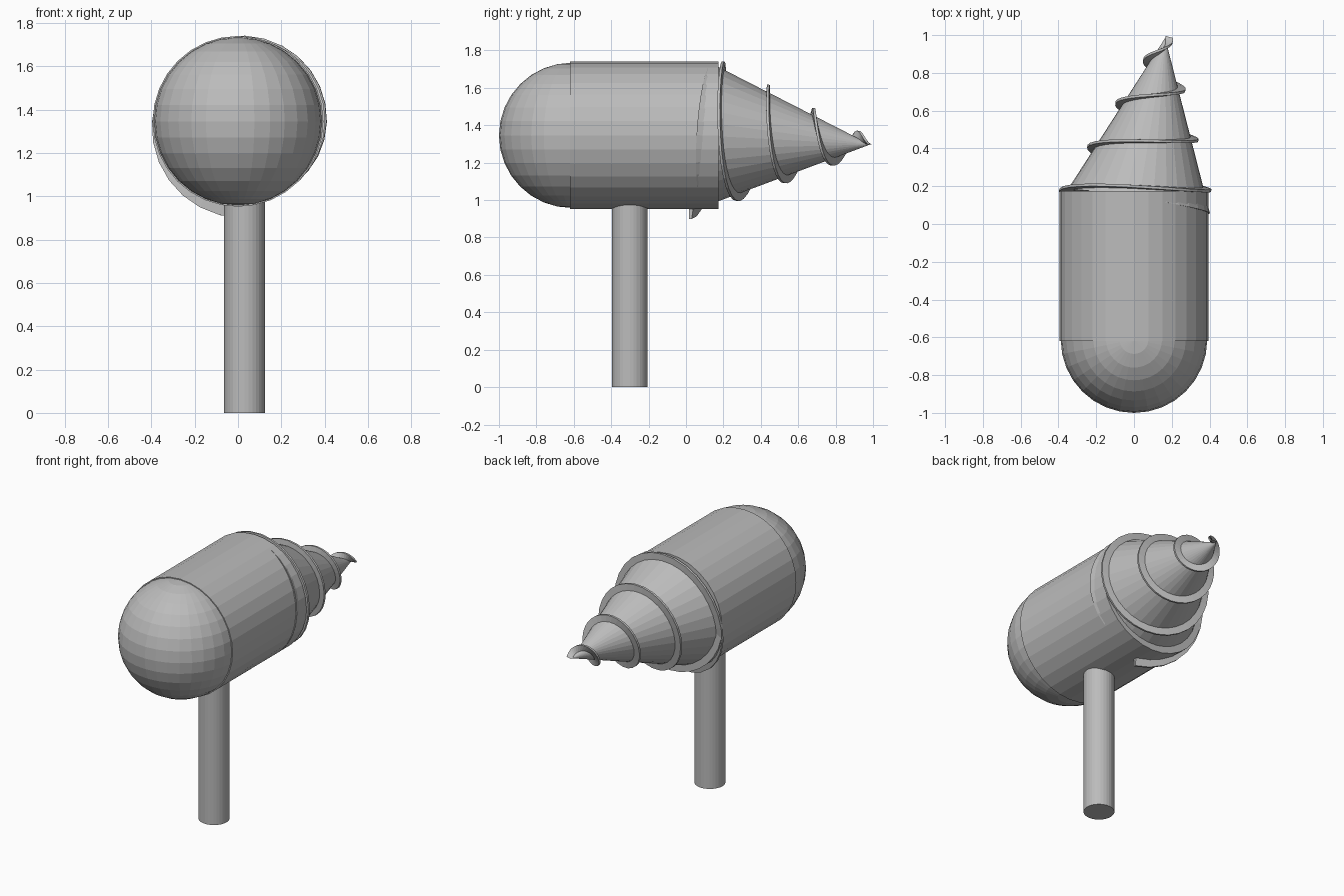
import bpy, bmesh, math
from mathutils import Vector

cube = bpy.data.objects.get("Cube")
if cube:
    bpy.data.objects.remove(cube, do_unlink=True)

grey = bpy.data.materials.new("plain_grey")
grey.use_nodes = True
colour = (0.5, 0.5, 0.5, 1)
grey.diffuse_color = colour
grey.node_tree.nodes["Principled BSDF"].inputs["Base Color"].default_value = colour


def finish(name):
    obj = bpy.context.object
    obj.name = name
    obj.data.materials.append(grey)
    return obj


def tapered_rod(name, start, end, r_start, r_end, sides=32):
    """Cylinder or cone running between two points."""
    a, b = Vector(start), Vector(end)
    bpy.ops.mesh.primitive_cone_add(
        vertices=sides, radius1=r_start, radius2=r_end,
        depth=(b - a).length, location=(a + b) / 2,
        rotation=(b - a).to_track_quat('Z', 'Y').to_euler())
    return finish(name)


# Handle, barrel and rounded front end
tapered_rod("handle", (0.03, -0.3, 0), (0.03, -0.3, 1.1), 0.095, 0.095)
tapered_rod("barrel", (0, -0.62, 1.346), (0, 0.175, 1.346), 0.394, 0.394)
bpy.ops.mesh.primitive_uv_sphere_add(
    segments=32, ring_count=16, radius=0.388, location=(0, -0.612, 1.346))
finish("rounded_end")

# Slightly tilted drill cone
tip = Vector((0.165, 0.985, 1.297))
axis = Vector((0.162, 1, -0.058)).normalized()
cone_length, slope = 0.88, 0.435
tapered_rod("drill_cone", tip - axis * cone_length, tip, cone_length * slope, 0)

# Spiral flange wound around the cone, from under the barrel to the tip
side = (Vector((1, 0, 0)) - axis * axis.x).normalized()
down = side.cross(axis)
if down.z > 0:
    down.negate()
turns, pitch, steps = 4, 0.253, 28
bm = bmesh.new()
rings = []
for i in range(round(steps * 0.24), turns * steps + 1):
    turn = i / steps
    back = (turns - turn) * pitch
    angle = turn * math.tau
    outward = side * math.cos(angle) + down * math.sin(angle)
    centre = tip - axis * back
    inner = max(back * slope - 0.012, 0)
    outer = back * slope + 0.04
    section = [(inner, -0.011), (outer, -0.007), (outer, 0.007), (inner, 0.011)]
    rings.append([bm.verts.new(centre + outward * r + axis * h) for r, h in section])
for a, b in zip(rings, rings[1:]):
    for k in range(4):
        n = (k + 1) % 4
        bm.faces.new((a[k], a[n], b[n], b[k]))
bm.faces.new(rings[0])
bm.faces.new(rings[-1])
bmesh.ops.recalc_face_normals(bm, faces=bm.faces)
mesh = bpy.data.meshes.new("spiral_flange")
bm.to_mesh(mesh)
bm.free()
mesh.materials.append(grey)
bpy.context.collection.objects.link(bpy.data.objects.new("spiral_flange", mesh))
